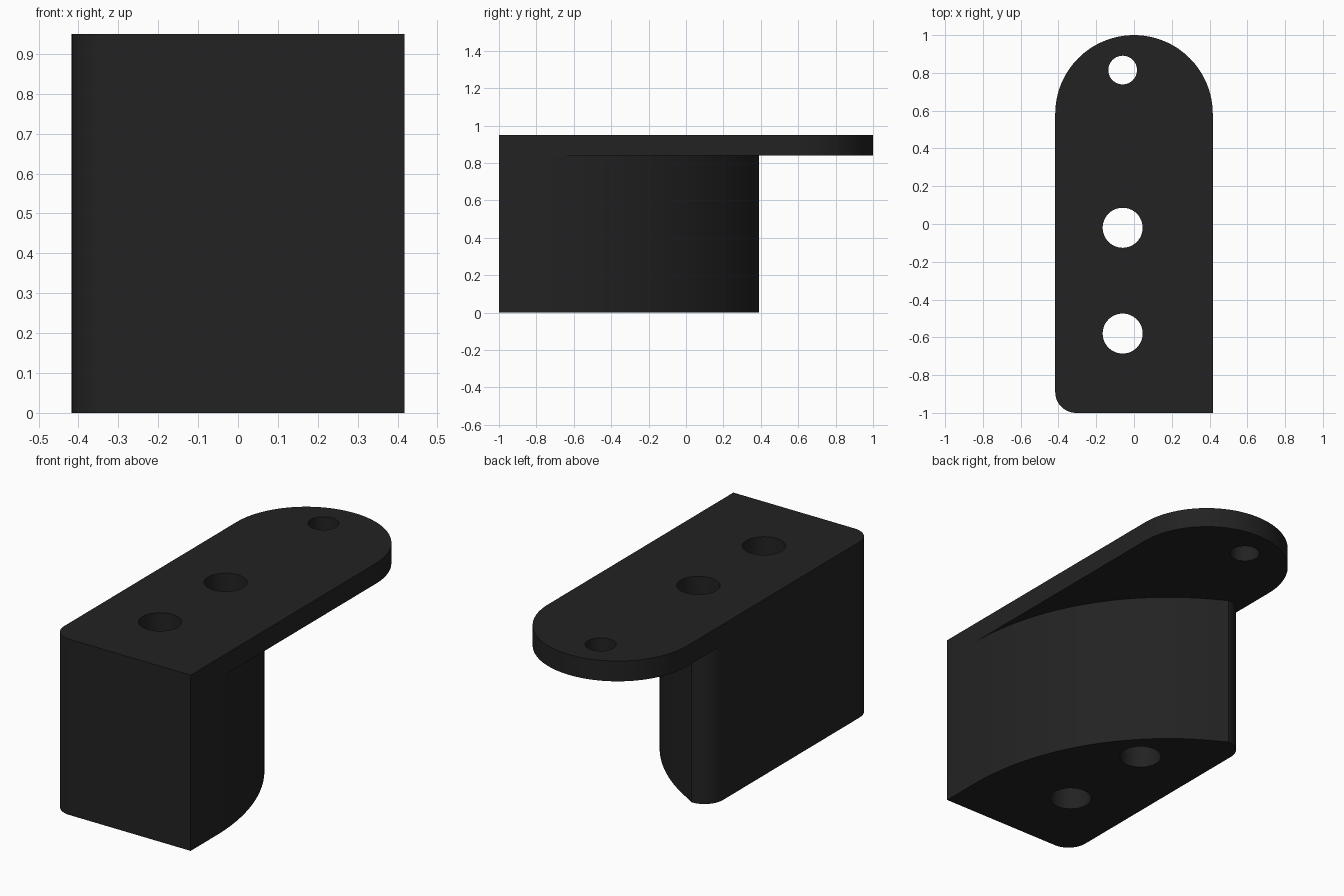
import bpy, bmesh, math

if "Cube" in bpy.data.objects:
    bpy.data.objects.remove(bpy.data.objects["Cube"])

W = 0.417           # half width
TOP, UNDER = 0.95, 0.84
R_CORNER = 0.11


def arc(cx, cy, r, a0, a1, n):
    """Points on an arc, angles in degrees."""
    return [(cx + r * math.cos(math.radians(a0 + (a1 - a0) * i / n)),
             cy + r * math.sin(math.radians(a0 + (a1 - a0) * i / n)))
            for i in range(n + 1)]


def prism(name, outline, z0, z1):
    """Extrude a counter-clockwise outline from z0 to z1."""
    bm = bmesh.new()
    face = bm.faces.new([bm.verts.new((x, y, z0)) for x, y in outline])
    ext = bmesh.ops.extrude_face_region(bm, geom=[face])
    for v in ext["geom"]:
        if isinstance(v, bmesh.types.BMVert):
            v.co.z = z1
    bmesh.ops.recalc_face_normals(bm, faces=bm.faces)
    mesh = bpy.data.meshes.new(name)
    bm.to_mesh(mesh)
    bm.free()
    obj = bpy.data.objects.new(name, mesh)
    bpy.context.collection.objects.link(obj)
    return obj


def apply_boolean(target, other, operation):
    mod = target.modifiers.new("cut", "BOOLEAN")
    mod.operation, mod.solver, mod.object = operation, "EXACT", other
    bpy.context.view_layer.objects.active = target
    bpy.ops.object.modifier_apply(modifier=mod.name)
    bpy.data.objects.remove(other)


black = bpy.data.materials.new("matte black")
black.diffuse_color = (0.016, 0.016, 0.016, 1)
black.use_nodes = True
black.node_tree.nodes["Principled BSDF"].inputs["Base Color"].default_value = black.diffuse_color

front_left = arc(-W + R_CORNER, -1 + R_CORNER, R_CORNER, 180, 270, 12)

# Top plate with a half-round back end
plate = prism("mounting_bracket",
              front_left + [(W, -1)] + arc(0, 1 - W, W, 0, 180, 64),
              UNDER, TOP)

# Block below: straight left side, large sweep on the right, rounded back corner
R, Y0 = 1.30, -0.78
tip_x, tip_y = -W + R_CORNER, 0.39
tip_angle = math.degrees(math.acos((tip_x - (W - R)) / R))
sweep = arc(W - R, Y0, R, 0, tip_angle, 40)
back_left = arc(tip_x, tip_y - R_CORNER, R_CORNER, 90, 180, 12)
block = prism("block", front_left + [(W, -1)] + sweep[:-1] + back_left, 0, UNDER)
apply_boolean(plate, block, "UNION")

# Three through holes
for y, r in ((0.815, 0.076), (-0.02, 0.106), (-0.58, 0.106)):
    hole = prism("hole", arc(-0.06, y, r, 0, 360, 48)[:-1], -0.1, 1.1)
    apply_boolean(plate, hole, "DIFFERENCE")

plate.data.materials.clear()
plate.data.materials.append(black)
plate.select_set(True)
bpy.context.view_layer.objects.active = plate
bpy.ops.object.shade_smooth_by_angle(angle=math.radians(25))
